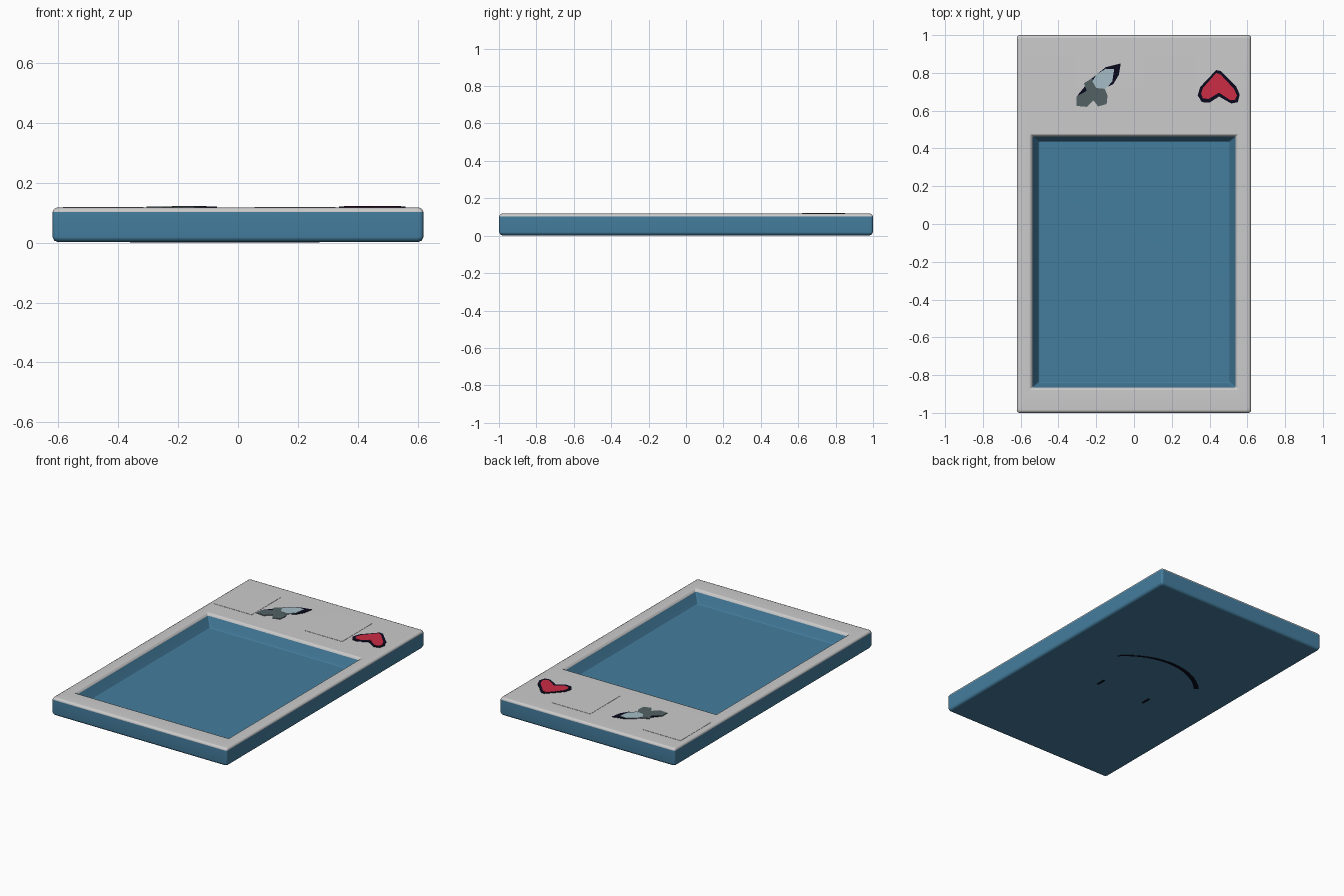
import bpy, bmesh, math

if "Cube" in bpy.data.objects:
    bpy.data.objects.remove(bpy.data.objects["Cube"])


def material(name, rgb):
    m = bpy.data.materials.new(name)
    m.diffuse_color = (*rgb, 1)
    m.use_nodes = True
    m.node_tree.nodes["Principled BSDF"].inputs["Base Color"].default_value = m.diffuse_color
    return m


BLUE = material("steel_blue", (0.058, 0.205, 0.34))
GREY = material("light_grey", (0.60, 0.60, 0.60))
INK = material("dark_navy", (0.003, 0.003, 0.013))
RED = material("red", (0.60, 0.025, 0.058))
SLATE = material("slate", (0.085, 0.12, 0.125))
PALE = material("pale_steel", (0.38, 0.51, 0.57))


def make_object(name, bm, *mats):
    bmesh.ops.recalc_face_normals(bm, faces=bm.faces)
    me = bpy.data.meshes.new(name)
    bm.to_mesh(me)
    bm.free()
    for m in mats:
        me.materials.append(m)
    ob = bpy.data.objects.new(name, me)
    bpy.context.collection.objects.link(ob)
    return ob


def plate(name, pts, z0, z1, mat):
    """Thin flat plate from an outline."""
    bm = bmesh.new()
    f = bm.faces.new([bm.verts.new((x, y, z0)) for x, y in pts])
    top = bmesh.ops.extrude_face_region(bm, geom=[f])["geom"]
    for v in top:
        if isinstance(v, bmesh.types.BMVert):
            v.co.z = z1
    return make_object(name, bm, mat)


def rounded_rect(hx, y0, y1, r, n=3):
    pts = []
    corners = [(hx - r, y1 - r), (-hx + r, y1 - r), (-hx + r, y0 + r), (hx - r, y0 + r)]
    for k, (cx, cy) in enumerate(corners):
        for i in range(n + 1):
            a = math.pi / 2 * (k + i / n)
            pts.append((cx + r * math.cos(a), cy + r * math.sin(a)))
    return pts


# Tray body: rings from the underside, up the wall, over the rim, into the recess
TOP = 0.118
rings = []
for inset, z in [(0.018, 0.002), (0.006, 0.007), (0, 0.019), (0, 0.103),
                 (0.005, 0.113), (0.016, TOP)]:
    rings.append((rounded_rect(0.62 - inset, -1 + inset, 1 - inset, 0.014), z))
for inset, z in [(0, TOP), (0.01, 0.115), (0.018, 0.103), (0.048, 0.046), (0.056, 0.041)]:
    rings.append((rounded_rect(0.555 - inset, -0.88 + inset * 0.8, 0.478 - inset * 0.8, 0.006), z))

bm = bmesh.new()
loops = [[bm.verts.new((x, y, z)) for x, y in pts] for pts, z in rings]
for a, b in zip(loops, loops[1:]):
    for i in range(len(a)):
        j = (i + 1) % len(a)
        bm.faces.new((a[i], a[j], b[j], b[i]))
bm.faces.new(loops[0])
bm.faces.new(loops[-1])
for f in bm.faces:
    f.material_index = int(f.calc_center_median().z > 0.104)   # grey rim on top
tray = make_object("tray_body", bm, BLUE, GREY)
bpy.context.view_layer.objects.active = tray
tray.select_set(True)
bpy.ops.object.shade_smooth_by_angle(angle=math.radians(50))
tray.modifiers.new("even_normals", "WEIGHTED_NORMAL")

# Two blank badge plates on the header
for side, cx in (("left", -0.45), ("right", 0.19)):
    plate(side + "_badge", [(cx - 0.135, 0.59), (cx + 0.135, 0.59),
                            (cx + 0.135, 0.89), (cx - 0.135, 0.89)], TOP - 0.002, 0.1195, GREY)

# Heart icon, tip towards the back
plate("heart_outline", [(0.435, 0.815), (0.46, 0.81), (0.54, 0.73), (0.56, 0.685), (0.55, 0.645),
                        (0.515, 0.638), (0.45, 0.675), (0.40, 0.643), (0.36, 0.645),
                        (0.337, 0.68), (0.35, 0.725)], TOP - 0.002, 0.1205, INK)
plate("heart_fill", [(0.435, 0.80), (0.46, 0.79), (0.53, 0.715), (0.545, 0.68), (0.535, 0.658),
                     (0.51, 0.655), (0.45, 0.695), (0.395, 0.662), (0.365, 0.665),
                     (0.355, 0.69), (0.365, 0.72)], TOP, 0.122, RED)

# Dagger icon: dark blade edge, pale blade, slate guard and grip
plate("dagger_edge", [(-0.07, 0.85), (-0.15, 0.83), (-0.23, 0.765), (-0.30, 0.68),
                      (-0.20, 0.70), (-0.11, 0.74), (-0.08, 0.79)], TOP - 0.002, 0.1205, INK)
plate("dagger_guard", [(-0.225, 0.77), (-0.265, 0.745), (-0.25, 0.705), (-0.305, 0.675),
                       (-0.305, 0.625), (-0.25, 0.62), (-0.215, 0.655), (-0.19, 0.622),
                       (-0.145, 0.635), (-0.14, 0.68), (-0.155, 0.715)], TOP - 0.001, 0.1215, SLATE)
plate("dagger_blade", [(-0.105, 0.82), (-0.15, 0.822), (-0.20, 0.79), (-0.22, 0.755),
                       (-0.20, 0.72), (-0.15, 0.715), (-0.115, 0.755)], TOP, 0.1225, PALE)

# Smiling face on the underside: tapered arc and two short eye strokes
N, R, HALF = 24, 0.423, math.radians(47)
outer, inner = [], []
for i in range(N + 1):
    t = i / N
    a = math.pi / 2 - HALF + 2 * HALF * t
    w = 0.004 + 0.011 * t
    for line, r in ((outer, R + w), (inner, R - w)):
        line.append((-0.04 + r * math.cos(a), -0.123 + r * math.sin(a)))
plate("underside_smile", outer + inner[::-1], 0, 0.003, INK)
for side, x in (("right", 0.14), ("left", -0.21)):
    plate(side + "_underside_eye", [(x - 0.007, -0.17), (x + 0.007, -0.17),
                                    (x + 0.007, -0.11), (x - 0.007, -0.11)], 0, 0.003, INK)
